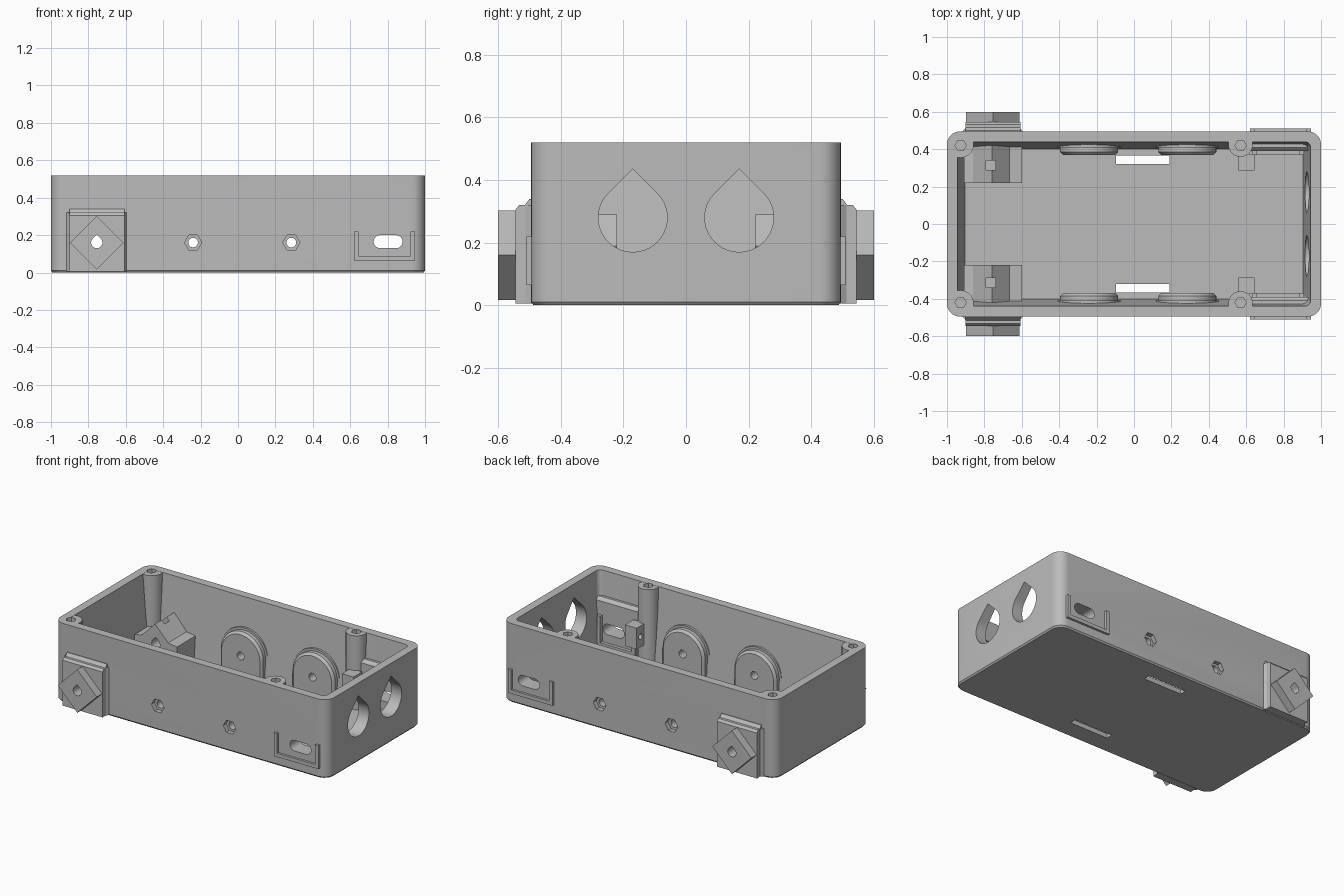
import bpy, bmesh, math
from mathutils import Vector

old = bpy.data.objects.get("Cube")
if old:
    bpy.data.objects.remove(old)

mat = bpy.data.materials.new("plain grey")
mat.use_nodes = True
grey = (0.5, 0.5, 0.5, 1)
mat.diffuse_color = grey
mat.node_tree.nodes["Principled BSDF"].inputs["Base Color"].default_value = grey


# Solid skinned through matching rings
def loft(name, rings):
    bm = bmesh.new()
    loops = [[bm.verts.new(p) for p in ring] for ring in rings]
    n = len(loops[0])
    for a, b in zip(loops, loops[1:]):
        for i in range(n):
            j = (i + 1) % n
            bm.faces.new((a[i], a[j], b[j], b[i]))
    bm.faces.new(loops[0])
    bm.faces.new(loops[-1])
    bmesh.ops.recalc_face_normals(bm, faces=bm.faces)
    mesh = bpy.data.meshes.new(name)
    bm.to_mesh(mesh)
    bm.free()
    mesh.materials.append(mat)
    ob = bpy.data.objects.new(name, mesh)
    bpy.context.collection.objects.link(ob)
    return ob


# Flat outline pushed along one axis
def prism(name, pts, axis, a, b):
    def place(p, d):
        v = list(p)
        v.insert("xyz".index(axis), d)
        return Vector(v)
    return loft(name, [[place(p, d) for p in pts] for d in (a, b)])


def rect(u0, u1, v0, v1):
    return [(u0, v0), (u1, v0), (u1, v1), (u0, v1)]


def arc(u, v, r, a0, a1, n):
    angles = [math.radians(a0 + (a1 - a0) * i / n) for i in range(n + 1)]
    return [(u + r * math.cos(t), v + r * math.sin(t)) for t in angles]


def circle(u, v, r, n=32):
    return arc(u, v, r, 0, 360, n)[:-1]


def teardrop(u, v, r):
    return arc(u, v, r, 135, 405, 30) + [(u, v + r * math.sqrt(2))]


def diamond(u, v, r):
    return circle(u, v, r, 4)


def arch(u, v, r):
    return arc(u, v, r, 0, 180, 28) + [(u - r, 0.01), (u + r, 0.01)]


def stadium(u0, u1, v, r):
    return arc(u1 - r, v, r, -90, 90, 12) + arc(u0 + r, v, r, 90, 270, 12)


def u_frame(u0, u1, v0, v1, t):
    return [(u0, v1), (u0, v0), (u1, v0), (u1, v1), (u1 - t, v1),
            (u1 - t, v0 + t), (u0 + t, v0 + t), (u0 + t, v1)]


def round_rect(hx, hy, r, z):
    pts = []
    for k, (sx, sy) in enumerate([(1, 1), (-1, 1), (-1, -1), (1, -1)]):
        pts += arc(sx * (hx - r), sy * (hy - r), r, 90 * k, 90 * k + 90, 8)
    return [(x, y, z) for x, y in pts]


def cut(ob, cutter):
    cutter.hide_render = True
    mod = ob.modifiers.new("cut", "BOOLEAN")
    mod.operation, mod.solver, mod.object = "DIFFERENCE", "EXACT", cutter
    bpy.context.view_layer.objects.active = ob
    bpy.ops.object.modifier_apply(modifier=mod.name)
    bpy.data.objects.remove(cutter)


SIDES = (("front", -1), ("back", 1))
DISCS = (-0.24, 0.285)
CLIP_X, AXIS_Z = -0.755, 0.16
parts = []


def clip_hole(ob):
    cut(ob, prism("cutter", teardrop(CLIP_X, AXIS_Z, 0.03), "y", -0.7, 0.7))


def slot_hole(ob):
    cut(ob, prism("cutter", stadium(0.725, 0.88, 0.165, 0.035), "y", -0.7, 0.7))


def disc_hole(ob, x):
    cut(ob, prism("cutter", circle(x, AXIS_Z, 0.026, 16), "y", -0.7, 0.7))


# Tray with drafted inner walls
tray = loft("tray", [round_rect(0.992, 0.487, 0.065, 0),
                     round_rect(1, 0.495, 0.07, 0.01),
                     round_rect(1, 0.495, 0.07, 0.52)])
parts.append(tray)
cut(tray, loft("cutter", [round_rect(0.903, 0.4, 0.03, 0.03),
                          round_rect(0.946, 0.441, 0.03, 0.54)]))
clip_hole(tray)
slot_hole(tray)
for x in DISCS:
    disc_hole(tray, x)

# Cable openings in the end wall
for y in (-0.17, 0.17):
    cut(tray, prism("cutter", teardrop(y, 0.28, 0.11), "x", 0.8, 1.1))

for side, s in SIDES:
    # Floor slots and hexagonal nut pockets
    cut(tray, prism("cutter", rect(-0.095, 0.19, s * 0.322, s * 0.365), "z", -0.1, 0.1))
    for x in DISCS:
        cut(tray, prism("cutter", circle(x, AXIS_Z, 0.046, 6), "y", s * 0.465, s * 0.6))

    # Screw posts
    for end, x, r in (("corner", -0.927, 0.07), ("inner", 0.57, 0.065)):
        post = prism(f"{side}_{end}_post", circle(x, s * 0.424, r), "z", 0.015, 0.519)
        for ob in (tray, post):
            cut(ob, prism("cutter", circle(x, s * 0.42, 0.03, 6), "z", 0.25, 0.6))
        parts.append(post)

    # Stepped arched pads inside the long wall
    for i, x in enumerate(DISCS):
        for name, r, r2, a, b, c in (("base", 0.17, 0.17, 0.45, 0.42, 0.41),
                                     ("face", 0.155, 0.14, 0.43, 0.385, 0.37)):
            pad = loft(f"{side}_pad_{name}_{i + 1}",
                       [[(u, s * y, v) for u, v in arch(x, AXIS_Z, q)]
                        for q, y in ((r, a), (r, b), (r2, c))])
            disc_hole(pad, x)
            parts.append(pad)

    # Outer clip mount: flared backing, bevelled plate, turned square boss
    flare = [(-0.925, 0.485), (-0.9, 0.515), (-0.61, 0.515), (-0.59, 0.485)]
    backing = prism(f"{side}_mount_backing", [(x, s * y) for x, y in flare], "z", 0.005, 0.32)
    profile = [(0.48, 0.005), (0.545, 0.005), (0.545, 0.305), (0.533, 0.32),
               (0.515, 0.32), (0.5, 0.34), (0.48, 0.34)]
    plate = prism(f"{side}_mount_plate", [(s * y, z) for y, z in profile], "x", -0.9, -0.608)
    boss = prism(f"{side}_mount_boss", diamond(CLIP_X, AXIS_Z, 0.143), "y", s * 0.535, s * 0.6)

    # Inner nut holder with ridged top and a square well
    house = [(-0.91, 0.02), (-0.6, 0.02), (-0.6, 0.18), (-0.665, 0.19),
             (-0.76, 0.29), (-0.86, 0.19), (-0.91, 0.18)]
    holder = prism(f"{side}_nut_holder", house, "y", s * 0.22, s * 0.45)
    cut(holder, prism("cutter", rect(-0.79, -0.74, s * 0.29, s * 0.34), "z", 0.08, 0.4))
    for ob in (backing, plate, boss, holder):
        clip_hole(ob)
        parts.append(ob)

    # Slotted bracket: outer lip, inner plate, inner lip, small lug
    parts.append(prism(f"{side}_outer_lip", u_frame(0.62, 0.945, 0.065, 0.22, 0.024),
                       "y", s * 0.48, s * 0.51))
    profile = [(0.45, 0.02), (0.39, 0.02), (0.39, 0.34), (0.41, 0.36), (0.45, 0.36)]
    inner = prism(f"{side}_bracket_plate", [(s * y, z) for y, z in profile], "x", 0.62, 0.93)
    slot_hole(inner)
    parts.append(inner)
    parts.append(prism(f"{side}_bracket_lip", u_frame(0.63, 0.91, 0.05, 0.25, 0.025),
                       "y", s * 0.4, s * 0.368))
    lug = prism(f"{side}_lug", rect(0.56, 0.645, s * 0.285, s * 0.375), "z", 0.15, 0.29)
    cut(lug, prism("cutter", circle(s * 0.325, 0.22, 0.018, 12), "x", 0.5, 0.7))
    parts.append(lug)

bpy.ops.object.select_all(action="DESELECT")
for ob in parts:
    ob.select_set(True)
bpy.context.view_layer.objects.active = tray
bpy.ops.object.shade_smooth_by_angle(angle=math.radians(25))
